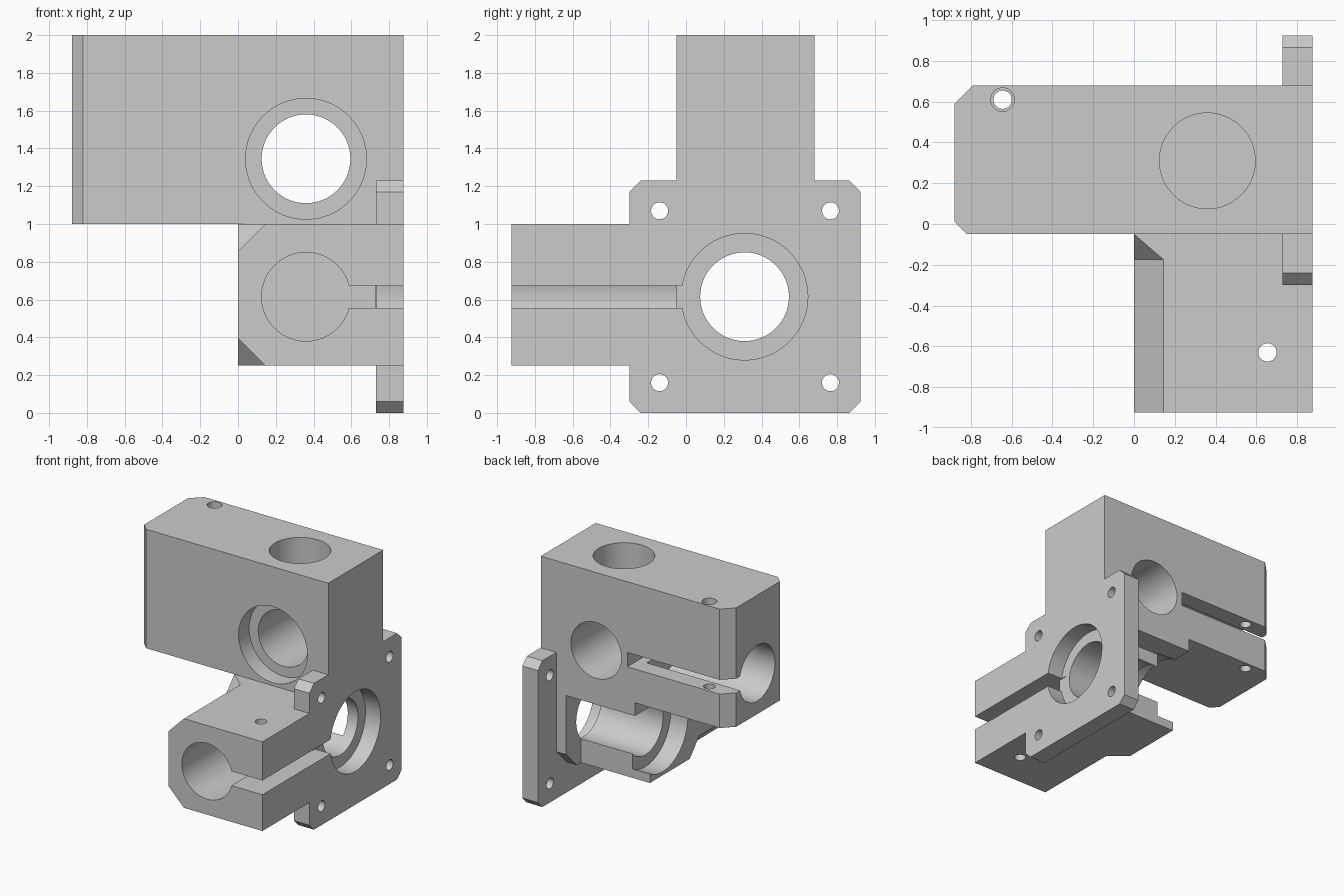
import bpy, bmesh, math

cube = bpy.data.objects.get("Cube")
if cube:
    bpy.data.objects.remove(cube, do_unlink=True)

grey = bpy.data.materials.new("plain_grey")
grey.use_nodes = True
colour = (0.6, 0.6, 0.6, 1)
grey.diffuse_color = colour
grey.node_tree.nodes["Principled BSDF"].inputs["Base Color"].default_value = colour

PLACE = {
    "x": lambda u, v, w: (w, u, v),
    "y": lambda u, v, w: (u, w, v),
    "z": lambda u, v, w: (u, v, w),
}


def finish(name, bm):
    bmesh.ops.recalc_face_normals(bm, faces=bm.faces)
    mesh = bpy.data.meshes.new(name)
    bm.to_mesh(mesh)
    bm.free()
    mesh.materials.append(grey)
    obj = bpy.data.objects.new(name, mesh)
    bpy.context.collection.objects.link(obj)
    return obj


def prism(name, axis, points, start, end):
    """Extrude a flat profile along an axis."""
    bm = bmesh.new()
    rings = [[bm.verts.new(PLACE[axis](u, v, w)) for u, v in points] for w in (start, end)]
    bm.faces.new(rings[0])
    bm.faces.new(rings[1])
    n = len(points)
    for i in range(n):
        j = (i + 1) % n
        bm.faces.new((rings[0][i], rings[0][j], rings[1][j], rings[1][i]))
    return finish(name, bm)


def corners(u0, u1, v0, v1, c=(0, 0, 0, 0)):
    """Rectangle with a chamfer size for each corner, from lower left round."""
    pts = []
    for u, v, su, sv, d, flip in ((u0, v0, 1, 1, c[0], 0), (u1, v0, -1, 1, c[1], 1),
                                  (u1, v1, -1, -1, c[2], 0), (u0, v1, 1, -1, c[3], 1)):
        pair = [(u, v + sv * d), (u + su * d, v)]
        if flip:
            pair.reverse()
        pts += pair if d else [(u, v)]
    return pts


def circle(u, v, r, n=64):
    return [(u + r * math.cos(2 * math.pi * i / n), v + r * math.sin(2 * math.pi * i / n))
            for i in range(n)]


def combine(target, tool, operation):
    mod = target.modifiers.new("combine", "BOOLEAN")
    mod.operation = operation
    mod.solver = "EXACT"
    mod.object = tool
    bpy.context.view_layer.objects.active = target
    bpy.ops.object.modifier_apply(modifier=mod.name)
    bpy.data.objects.remove(tool, do_unlink=True)


# Shared measures: bore centres, bore and seat radii
CX, CY, LOW, HIGH = 0.36, 0.31, 0.615, 1.345
BORE, SEAT, SCREW = 0.235, 0.335, 0.045
RIGHT, FRONT, CH = 0.875, -0.05, 0.145

# Upper clamp block
bracket = prism("clamp_bracket", "z",
                corners(-0.88, RIGHT, FRONT, 0.68, (0.06, 0, 0, 0.09)), 1.0, 2.0)

# Lower clamp block, centre housing, flange wall and mounting plate
solids = [
    prism("lower_block", "y", corners(0, RIGHT, 0.25, 1.0, (CH, 0, 0, CH)), -0.925, FRONT + 0.01),
    prism("housing", "x", corners(FRONT, 0.48, 0.25, 1.01), 0, RIGHT),
    prism("housing_top", "x", corners(FRONT, 0.68, 0.89, 1.01), 0, RIGHT),
    prism("flange_wall", "x", corners(FRONT, 0.68, 0.25, 1.01, (0, CH, 0, 0)), 0.64, RIGHT),
    prism("mounting_plate", "x", corners(-0.3, 0.925, 0, 1.23, (0.06,) * 4), 0.73, RIGHT),
]

# Sloping gussets where the lower block chamfers run out
for edge, sign in ((1.0, -1), (0.25, 1)):
    inner = edge + sign * CH
    y0 = FRONT - 0.125
    bm = bmesh.new()
    for p in ((CH, y0, edge), (0, y0, inner), (0, FRONT, edge), (CH, FRONT, edge),
              (0, FRONT, inner), (CH, FRONT, inner)):
        bm.verts.new(p)
    bmesh.ops.convex_hull(bm, input=bm.verts)
    solids.append(finish("gusset", bm))

for part in solids:
    combine(bracket, part, "UNION")

# Bores, bearing seats and clamp slits
cuts = [
    ("x", circle(CY, HIGH, BORE), -1, -0.01),
    ("x", corners(CY, 0.8, HIGH - 0.06, HIGH + 0.06), -1, 0.07),
    ("y", circle(CX, HIGH, BORE), -1, 1),
    ("y", circle(CX, HIGH, 0.32), -0.2, 0.09),
    ("z", circle(CX, CY, BORE), 1.72, 2.1),
    ("x", circle(CY, LOW, BORE), -0.1, 1),
    ("x", circle(CY, LOW, SEAT), 0.735, 1),
    ("x", circle(CY, LOW, SEAT), -0.1, 0.16),
    ("y", circle(CX, LOW, BORE), -1, FRONT),
    ("y", corners(CX, 1, LOW - 0.06, LOW + 0.06), -1, FRONT),
    ("y", corners(0.73, 1, LOW - 0.06, LOW + 0.06), -0.1, 0.035),
    # Clamp screw holes
    ("z", circle(-0.645, 0.61, SCREW, 32), 0.9, 2.1),
    ("z", circle(-0.645, 0.61, 0.058, 32), 1.94, 2.1),
    ("z", circle(0.655, -0.63, SCREW, 32), 0.1, 1.1),
]
# Plate screw holes
cuts += [("x", circle(y, z, SCREW, 32), 0.6, 1) for y in (-0.14, 0.765) for z in (0.16, 1.07)]

for axis, points, start, end in cuts:
    combine(bracket, prism("cutter", axis, points, start, end), "DIFFERENCE")

bpy.ops.object.select_all(action="DESELECT")
bracket.select_set(True)
bpy.context.view_layer.objects.active = bracket
bpy.ops.object.shade_smooth_by_angle(angle=math.radians(25))
